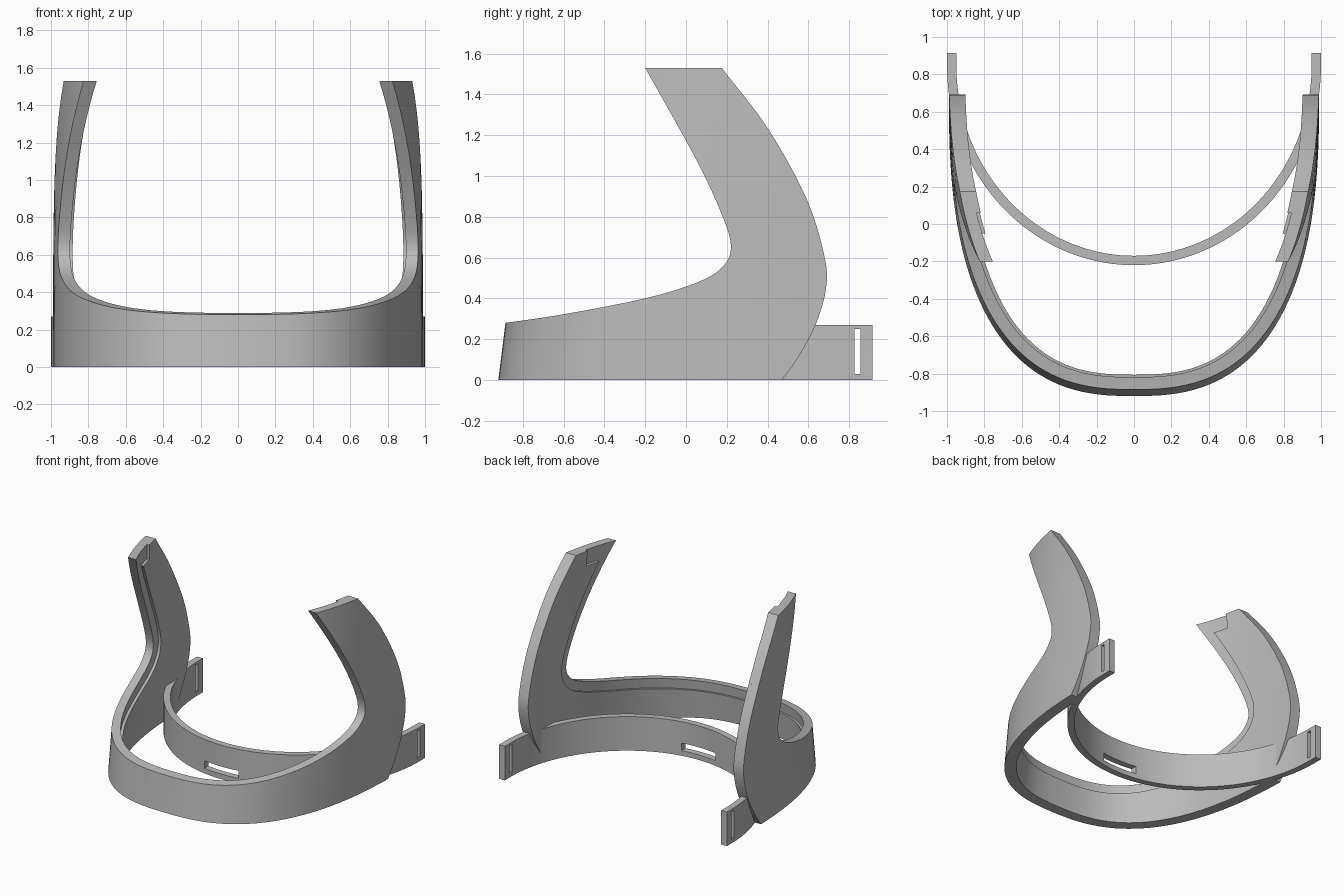
import bpy, bmesh, math
from mathutils import Vector

if "Cube" in bpy.data.objects:
    bpy.data.objects.remove(bpy.data.objects["Cube"], do_unlink=True)

grey = bpy.data.materials.new("plain_grey")
grey.use_nodes = True
grey.diffuse_color = (0.5, 0.5, 0.5, 1)
grey.node_tree.nodes["Principled BSDF"].inputs["Base Color"].default_value = (0.5, 0.5, 0.5, 1)


def finish(name, bm):
    bmesh.ops.recalc_face_normals(bm, faces=bm.faces)
    mesh = bpy.data.meshes.new(name)
    bm.to_mesh(mesh)
    bm.free()
    mesh.materials.append(grey)
    obj = bpy.data.objects.new(name, mesh)
    bpy.context.collection.objects.link(obj)
    return obj


def activate(obj):
    bpy.ops.object.select_all(action='DESELECT')
    obj.select_set(True)
    bpy.context.view_layer.objects.active = obj


def boolean(obj, cutter, operation):
    cutter.hide_render = True
    activate(obj)
    mod = obj.modifiers.new("cut", 'BOOLEAN')
    mod.operation, mod.solver, mod.object = operation, 'EXACT', cutter
    bpy.ops.object.modifier_apply(modifier=mod.name)
    bpy.data.objects.remove(cutter, do_unlink=True)


def smooth(obj):
    activate(obj)
    bpy.ops.object.shade_smooth_by_angle(angle=math.radians(25))


def spline(points, steps=8):
    """Catmull-Rom curve through 2D points."""
    p = [Vector(q) for q in points]
    p = [2 * p[0] - p[1]] + p + [2 * p[-1] - p[-2]]
    out = []
    for a, b, c, d in zip(p, p[1:], p[2:], p[3:]):
        for i in range(steps):
            t = i / steps
            out.append(0.5 * (2 * b + (c - a) * t + (2 * a - 5 * b + 4 * c - d) * t ** 2
                              + (3 * b - a - 3 * c + d) * t ** 3))
    return out + [p[-2]]


def offset(line, dist):
    """Shift a 2D line to its right-hand side."""
    out = []
    for i, q in enumerate(line):
        d = (line[min(i + 1, len(line) - 1)] - line[max(i - 1, 0)]).normalized()
        out.append(q + Vector((d.y, -d.x)) * dist)
    return out


def u_plan(a, b, centre, end, power, n=40):
    """Open U seen from above, running from the +x end round the front to -x."""
    half = [Vector((a, end))]
    for i in range(n + 1):
        t = math.pi / 2 * i / n
        half.append(Vector((a * max(math.cos(t), 0) ** (2 / power),
                            centre - b * math.sin(t) ** (2 / power))))
    half[-1].x = 0
    return half + [Vector((-q.x, q.y)) for q in reversed(half[:-1])]


def u_wall(name, plan, near, far, levels, lean=0, narrow=0):
    """Solid wall between two offsets of a plan, leaning back as it rises."""
    loop = offset(plan, near) + offset(plan, far)[::-1]
    bm = bmesh.new()
    rings = [[bm.verts.new((q.x * (1 - narrow * z * z), q.y + lean * z, z)) for q in loop]
             for z in levels]
    n, m = len(loop), len(plan)
    for lo, hi in zip(rings, rings[1:]):
        for i in range(n):
            j = (i + 1) % n
            bm.faces.new((lo[i], lo[j], hi[j], hi[i]))
    for ring in (rings[0], rings[-1]):
        for i in range(m - 1):
            bm.faces.new((ring[i], ring[i + 1], ring[n - 2 - i], ring[n - 1 - i]))
    return finish(name, bm)


def side_prism(outline):
    """Side outline (y, z) extruded across the whole width."""
    bm = bmesh.new()
    l, r = ([bm.verts.new((x, q[0], q[1])) for q in outline] for x in (-1.3, 1.3))
    bm.faces.new(l)
    bm.faces.new(r)
    for i in range(len(l)):
        j = (i + 1) % len(l)
        bm.faces.new((l[i], l[j], r[j], r[i]))
    return finish("side_cutter", bm)


def box(centre, size):
    bm = bmesh.new()
    bmesh.ops.create_cube(bm, size=1)
    for v in bm.verts:
        v.co = Vector(a * s + c for a, s, c in zip(v.co, size, centre))
    return finish("slot_cutter", bm)


# Side outline: upper front edge and rear edge of the arms
TOP = 1.53
front_edge = spline([(-0.98, 0.27), (-0.885, 0.28), (-0.6, 0.322), (-0.2, 0.4), (0.06, 0.48),
                     (0.18, 0.555), (0.22, 0.65), (0.18, 0.8), (0.05, 1.08), (-0.2, TOP)])
rear_edge = spline([(0.175, TOP), (0.4, 1.235), (0.59, 0.89), (0.68, 0.6), (0.685, 0.44),
                    (0.635, 0.27), (0.55, 0.11), (0.47, 0)])
base = [(-1.1, 0), (-1.1, 0.27)]

# Inner outline: stepped back from the front edge, with a notch at the arm tips
NOTCH = 1.41
step_edge = [q for q in offset(front_edge, 0.075) if q.y < NOTCH]
step_edge = [(-1.1, step_edge[0].y)] + step_edge + [(-0.05, NOTCH), (0.07, NOTCH), (0.06, TOP)]

# Frame: outer skin and thinner inner lining
plan = u_plan(0.99, 1.62, 0.7, 0.95, 2.6)
levels = [-0.1 + 0.15 * i for i in range(12)]
for name, near, far, outline in (
        ("frame_outer_skin", 0, 0.065, base + front_edge + rear_edge),
        ("frame_inner_lining", 0.065, 0.087, base[:1] + step_edge + rear_edge)):
    wall = u_wall(name, plan, near, far, levels, lean=0.125, narrow=0.005)
    boolean(wall, side_prism(outline), 'INTERSECT')
    smooth(wall)

# Forehead band with strap tabs
band = u_wall("forehead_band", u_plan(1.0, 1.07, 0.85, 0.915, 2), 0, 0.05, [0, 0.27])
boolean(band, box((0, 0.84, 0.14), (3, 0.03, 0.22)), 'DIFFERENCE')
boolean(band, box((0, -0.2, 0.07), (0.3, 0.4, 0.06)), 'DIFFERENCE')
smooth(band)
